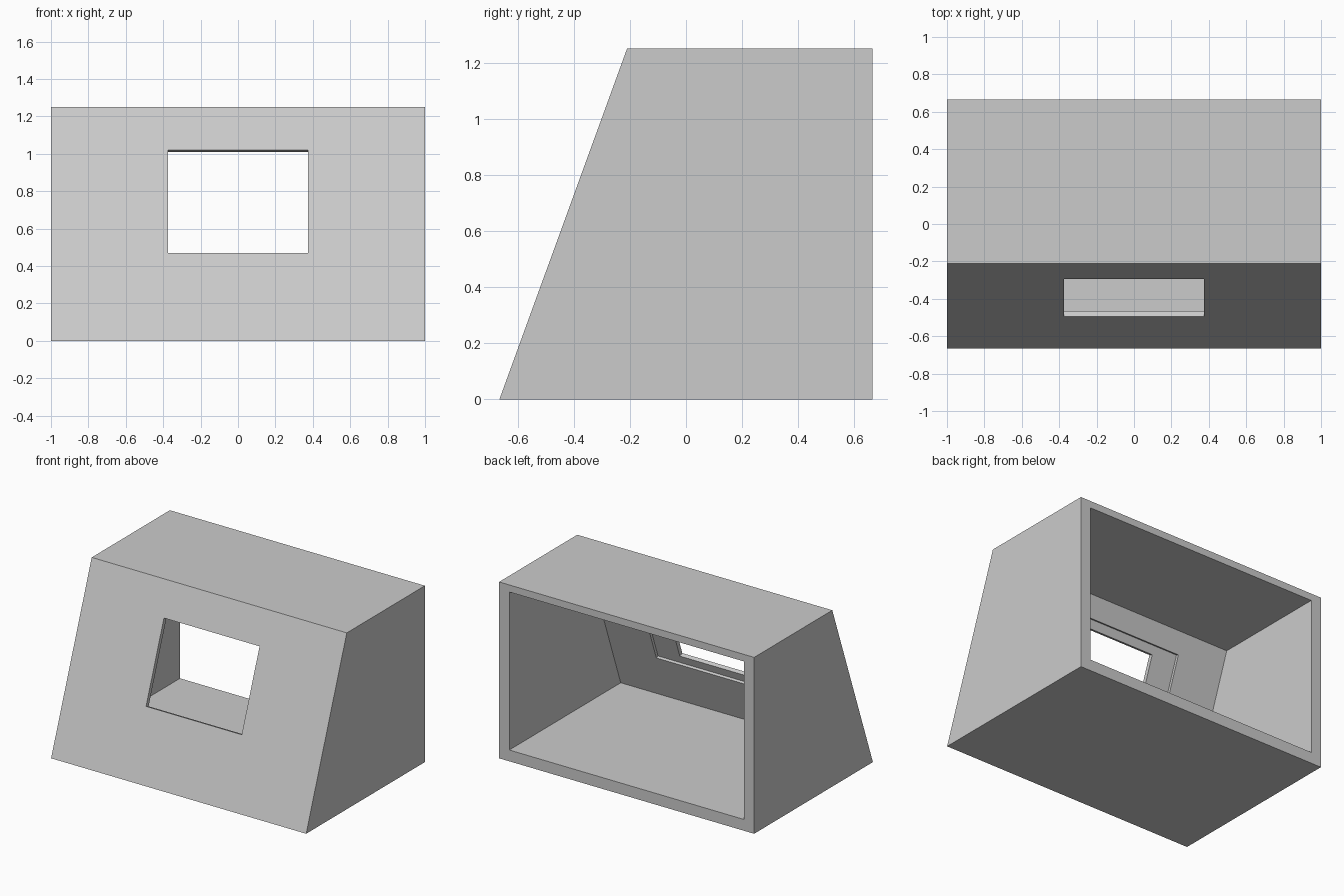
import bpy, bmesh
from math import tan, radians
from mathutils import Matrix, Vector

cube = bpy.data.objects.get("Cube")
if cube:
    bpy.data.objects.remove(cube)

W, D, H = 1.0, 0.665, 1.25       # half width, half depth, height
TILT = radians(20)               # lean of the front panel
SIDE, FLOOR, ROOF = 0.08, 0.08, 0.05
FRONT, LIP = 0.05, 0.03          # panel thickness, lip around the window
slope = tan(TILT)

grey = bpy.data.materials.new("light grey")
grey.use_nodes = True
colour = (0.6, 0.6, 0.6, 1)
grey.diffuse_color = colour
grey.node_tree.nodes["Principled BSDF"].inputs["Base Color"].default_value = colour


def finish(name, bm):
    bmesh.ops.recalc_face_normals(bm, faces=bm.faces)
    mesh = bpy.data.meshes.new(name)
    bm.to_mesh(mesh)
    bm.free()
    mesh.materials.append(grey)
    ob = bpy.data.objects.new(name, mesh)
    bpy.context.collection.objects.link(ob)
    return ob


def prism(name, profile, half):
    """Side profile (y, z) extruded across x."""
    bm = bmesh.new()
    face = bm.faces.new([bm.verts.new((-half, y, z)) for y, z in profile])
    ext = bmesh.ops.extrude_face_region(bm, geom=[face])["geom"]
    bmesh.ops.translate(bm, vec=(2 * half, 0, 0),
                        verts=[v for v in ext if isinstance(v, bmesh.types.BMVert)])
    return finish(name, bm)


def panel_box(name, half, low, high, t0, t1):
    """Box square to the front panel: low/high run up it, t0/t1 into it."""
    bm = bmesh.new()
    bmesh.ops.create_cube(bm, size=1)
    size = Matrix.Diagonal((2 * half, t1 - t0, high - low, 1))
    mid = Matrix.Translation((0, (t0 + t1) / 2, (low + high) / 2))
    lean = Matrix.Translation((0, -D, 0)) @ Matrix.Rotation(-TILT, 4, 'X')
    bm.transform(lean @ mid @ size)
    return finish(name, bm)


def front_y(z, inset=0):
    return -D + z * slope + inset


# Sloped outer body
housing = prism("housing", [(front_y(0), 0), (D, 0), (D, H), (front_y(H), H)], W)

# Hollow open at the back, window opening, and recess behind the window
gap = FRONT / Vector((1, slope)).length * (1 + slope ** 2)
lo, hi = FLOOR, H - ROOF
cutters = [
    prism("hollow_cutter", [(front_y(lo, gap), lo), (D + 0.2, lo),
                            (D + 0.2, hi), (front_y(hi, gap), hi)], W - SIDE),
    panel_box("window_cutter", 0.375, 0.50, 1.085, -0.1, 0.1),
    panel_box("recess_cutter", 0.56, 0.44, 1.145, LIP, 0.12),
]
for cutter in cutters:
    mod = housing.modifiers.new(cutter.name, 'BOOLEAN')
    mod.operation, mod.solver, mod.object = 'DIFFERENCE', 'EXACT', cutter

# Bake the cuts and discard the cutters
graph = bpy.context.evaluated_depsgraph_get()
baked = bpy.data.meshes.new_from_object(housing.evaluated_get(graph))
housing.modifiers.clear()
housing.data = baked
for cutter in cutters:
    bpy.data.objects.remove(cutter)
